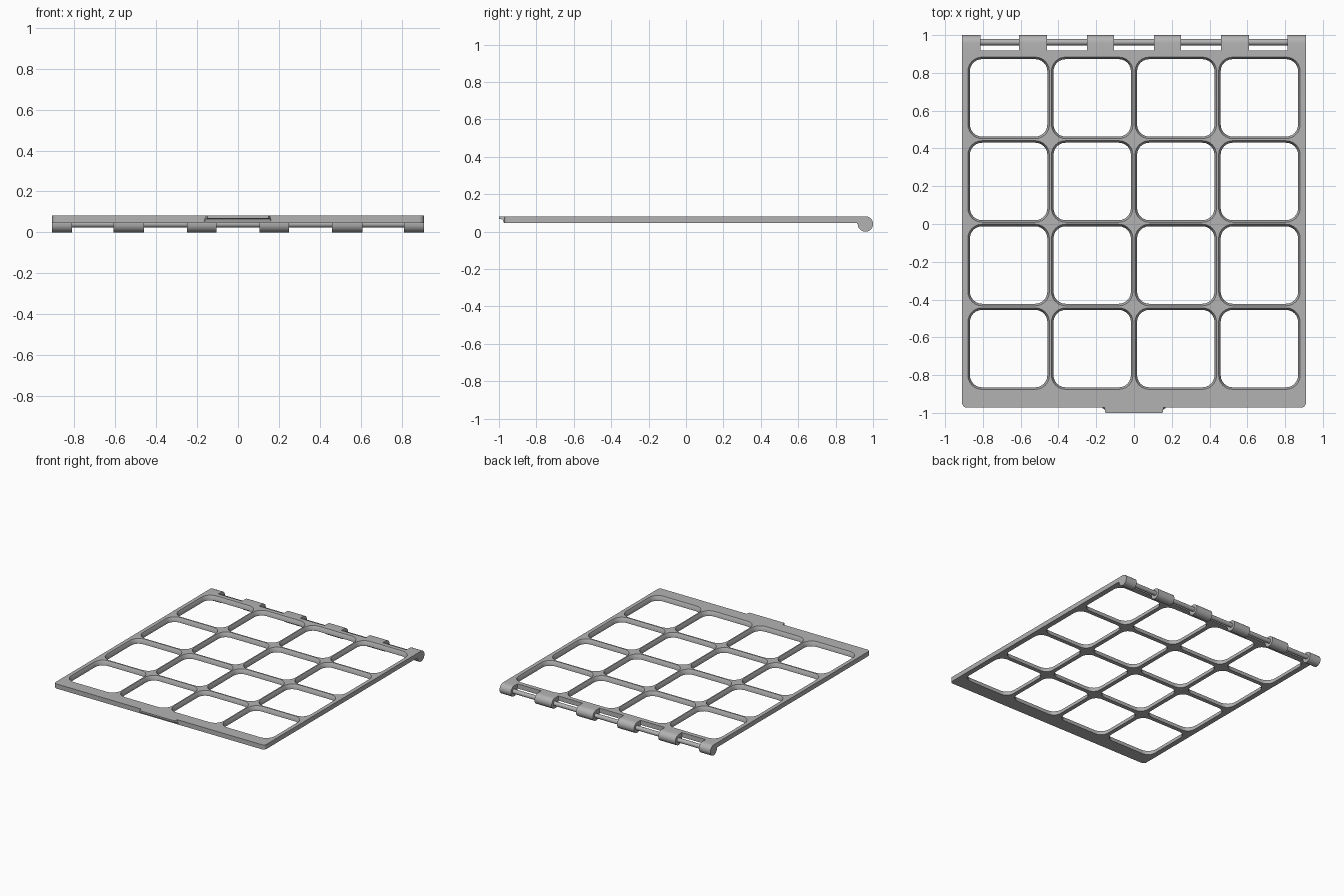
import bpy
import bmesh
from math import cos, sin, pi, radians

default = bpy.data.objects.get("Cube")
if default:
    bpy.data.objects.remove(default, do_unlink=True)

TOP, BOTTOM = 0.082, 0.046      # plate thickness range
HALF_X, FRONT, BACK = 0.91, -0.972, 0.918
AXIS_Y, RADIUS = 0.959, 0.041   # hinge barrel
PITCH, OPENING = 0.4425, 0.432

grey = bpy.data.materials.new("grey plastic")
grey.use_nodes = True
colour = (0.45, 0.45, 0.45, 1)
grey.diffuse_color = colour
grey.node_tree.nodes["Principled BSDF"].inputs["Base Color"].default_value = colour


def rounded_rect(x0, x1, y0, y1, radii, steps=6):
    """Outline points; radii run back-right, back-left, front-left, front-right."""
    corners = [(x1, y1, -1, -1), (x0, y1, 1, -1), (x0, y0, 1, 1), (x1, y0, -1, 1)]
    points = []
    for i, ((x, y, sx, sy), r) in enumerate(zip(corners, radii)):
        for k in range(steps + 1 if r else 1):
            a = (i + k / steps) * pi / 2
            points.append((x + sx * r + r * cos(a), y + sy * r + r * sin(a)) if r else (x, y))
    return points


def loft(bm, rings):
    """Join rings of equal length and cap both ends."""
    loops = [[bm.verts.new(p) for p in ring] for ring in rings]
    n = len(loops[0])
    for a, b in zip(loops, loops[1:]):
        for i in range(n):
            j = (i + 1) % n
            bm.faces.new((a[i], a[j], b[j], b[i]))
    bm.faces.new(loops[0][::-1])
    bm.faces.new(loops[-1])


def make_object(name, bm):
    bmesh.ops.recalc_face_normals(bm, faces=bm.faces)
    mesh = bpy.data.meshes.new(name)
    bm.to_mesh(mesh)
    bm.free()
    mesh.materials.append(grey)
    obj = bpy.data.objects.new(name, mesh)
    bpy.context.collection.objects.link(obj)
    return obj


def smooth(obj):
    bpy.ops.object.select_all(action='DESELECT')
    obj.select_set(True)
    bpy.context.view_layer.objects.active = obj
    bpy.ops.object.shade_smooth_by_angle(angle=radians(30))


# Flat plate with rounded front corners
bm = bmesh.new()
outline = rounded_rect(-HALF_X, HALF_X, FRONT, BACK, (0, 0, 0.025, 0.025))
loft(bm, [[(x, y, z) for x, y in outline] for z in (BOTTOM, TOP)])
plate = make_object("grid_plate", bm)

# Cutter for the sixteen openings, each with a sloped upper rim
bm = bmesh.new()
for col in range(4):
    for row in range(4):
        cx, cy = (col - 1.5) * PITCH, (row - 1.5) * PITCH + 0.004
        rings = []
        for z, inset in ((TOP + 0.02, 0), (TOP, 0), (0.062, 0.011), (BOTTOM - 0.02, 0.011)):
            h = OPENING / 2 - inset
            shape = rounded_rect(cx - h, cx + h, cy - h, cy + h, [0.075 - inset] * 4)
            rings.append([(x, y, z) for x, y in shape])
        loft(bm, rings)
cutter = make_object("opening_cutter", bm)
cutter.hide_render = True

cut = plate.modifiers.new("openings", 'BOOLEAN')
cut.operation, cut.solver, cut.object = 'DIFFERENCE', 'EXACT', cutter
bpy.context.view_layer.objects.active = plate
bpy.ops.object.modifier_apply(modifier=cut.name)
bpy.data.objects.remove(cutter, do_unlink=True)
smooth(plate)

# Hinge knuckles: barrel profile with a flat top running into the plate
profile = [(BACK - 0.003, RADIUS), (BACK - 0.003, TOP)]
for k in range(25):
    a = pi / 2 - k / 24 * 1.5 * pi
    profile.append((AXIS_Y + RADIUS * cos(a), RADIUS + RADIUS * sin(a)))
knuckles = {"outer": (0.813, HALF_X), "middle": (0.46, 0.608), "inner": (0.105, 0.25)}
for label, span in knuckles.items():
    for side, sign in (("left", 1), ("right", -1)):
        bm = bmesh.new()
        loft(bm, [[(sign * x, y, z) for y, z in profile] for x in span])
        smooth(make_object(f"{label}_knuckle_{side}", bm))

# Hinge pin running through the knuckles
bm = bmesh.new()
circle = [(AXIS_Y + 0.004 + 0.017 * cos(k * pi / 10), RADIUS + 0.017 * sin(k * pi / 10))
          for k in range(20)]
loft(bm, [[(x, y, z) for y, z in circle] for x in (-0.85, 0.85)])
smooth(make_object("hinge_pin", bm))

# Front latch lip, flaring out below: (half width, y, z)
bm = bmesh.new()
lip = [(0.158, FRONT + 0.005, TOP), (0.15, -1, TOP), (0.15, -1, 0.069),
       (0.156, -0.98, 0.065), (0.167, -0.976, 0.05), (0.167, FRONT + 0.005, 0.05)]
loft(bm, [[(s * w, y, z) for w, y, z in lip] for s in (-1, 1)])
make_object("latch_lip", bm)
